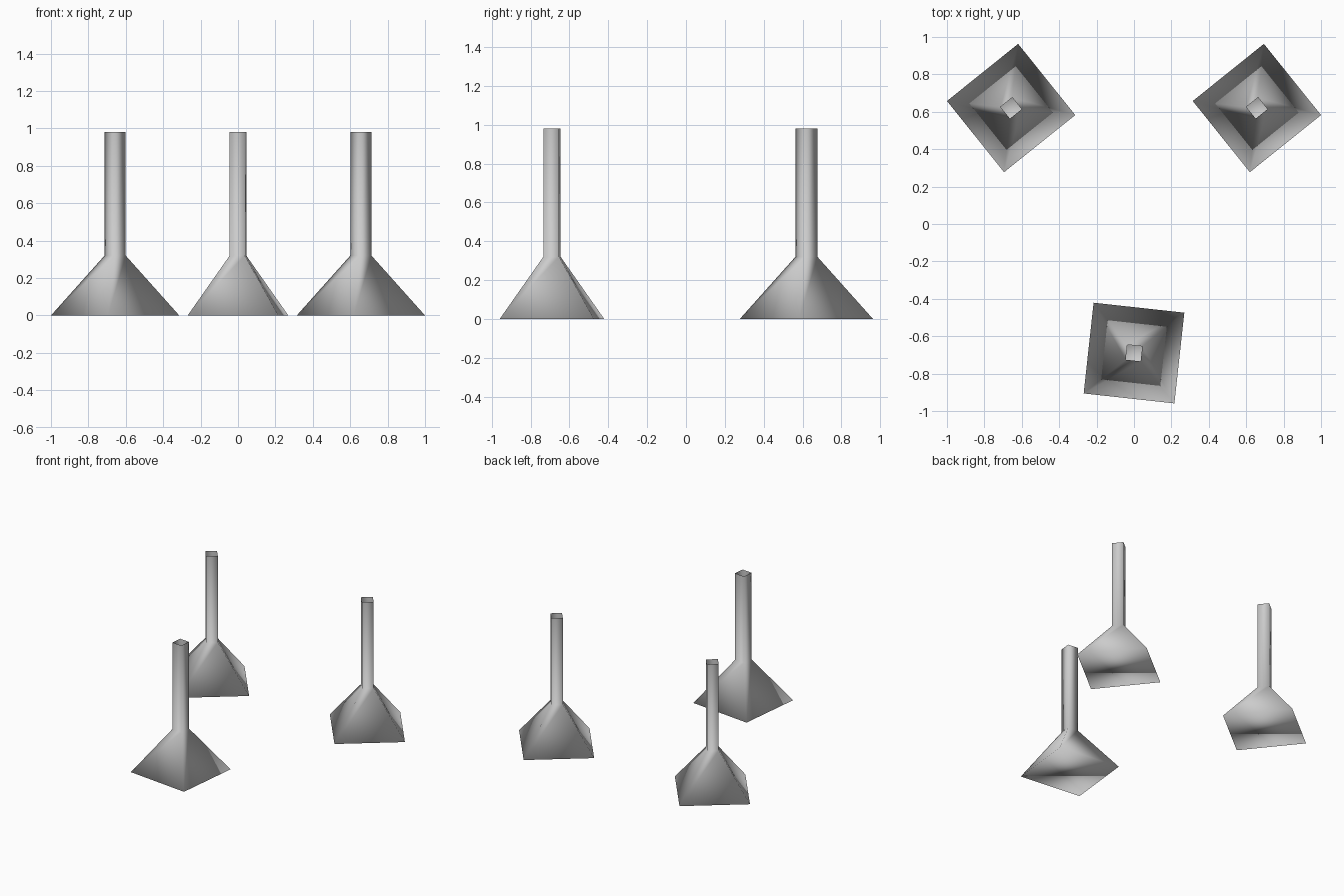
import bpy
import bmesh
from math import cos, sin, pi, radians

cube = bpy.data.objects.get("Cube")
if cube:
    bpy.data.objects.remove(cube, do_unlink=True)

grey = bpy.data.materials.new("light_grey")
grey.use_nodes = True
colour = (0.6, 0.6, 0.6, 1)
grey.diffuse_color = colour
grey.node_tree.nodes["Principled BSDF"].inputs["Base Color"].default_value = colour

# (radius, height) of each square ring: foot, neck, open mouth
PROFILE = [(0.345, 0.0), (0.057, 0.32), (0.057, 0.98)]
SIDES = 4


def funnel(name, x, y, turn):
    """Square funnel with a closed foot and an open stem."""
    bm = bmesh.new()
    rings = []
    for r, z in PROFILE:
        angles = [radians(turn) + 2 * pi * i / SIDES for i in range(SIDES)]
        rings.append([bm.verts.new((r * cos(a), r * sin(a), z)) for a in angles])
    # flared base and stem walls
    for low, high in zip(rings, rings[1:]):
        for i in range(SIDES):
            j = (i + 1) % SIDES
            bm.faces.new((low[i], low[j], high[j], high[i]))
    # closed underside
    bm.faces.new(rings[0][::-1])
    for face in bm.faces:
        face.smooth = True
    mesh = bpy.data.meshes.new(name)
    bm.to_mesh(mesh)
    bm.free()
    mesh.materials.append(grey)
    obj = bpy.data.objects.new(name, mesh)
    obj.location = (x, y, 0)
    bpy.context.collection.objects.link(obj)


funnel("back_right_funnel", -0.657, 0.62, -6.25)
funnel("back_left_funnel", 0.657, 0.62, -6.25)
funnel("front_funnel", 0, -0.69, 38.75)
